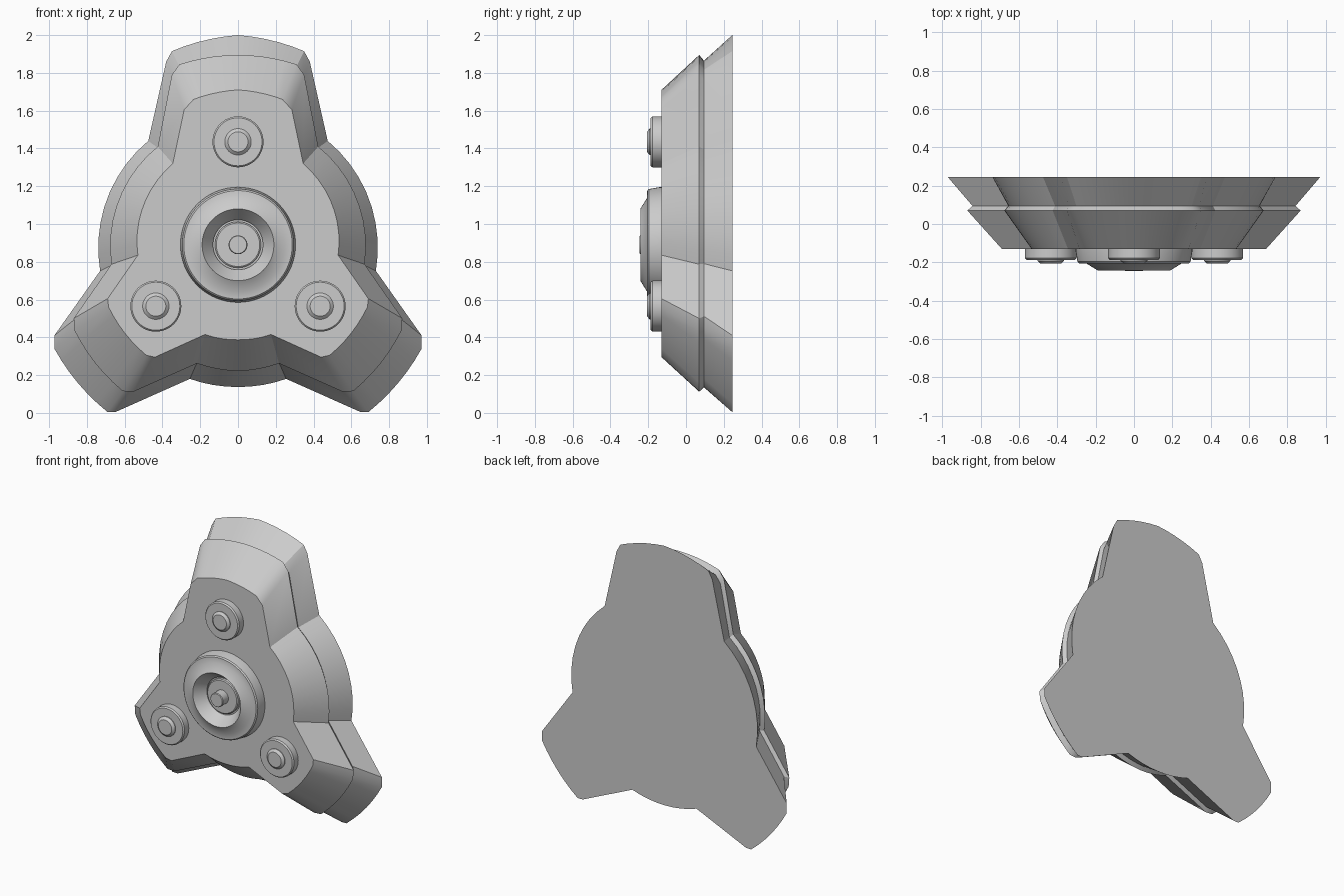
import bpy, bmesh, math

if "Cube" in bpy.data.objects:
    bpy.data.objects.remove(bpy.data.objects["Cube"])

CZ = 0.89  # height of the hub axis

# Right half of the outline at each depth, from the top of the upper lobe to
# the bottom middle. Flags below say which spans are arcs about the hub axis.
BACK = [(0, 2.0), (.35, 1.915), (.38, 1.86), (.475, 1.44), (.73, .752), (.972, .41),
        (.972, .34), (.69, .004), (.65, .004), (.255, .18), (0, .137)]
MID = [(0, 1.895), (.31, 1.845), (.35, 1.79), (.425, 1.41), (.67, .787), (.87, .5),
       (.865, .435), (.61, .115), (.555, .112), (.217, .262), (0, .222)]
FRONT = [(0, 1.71), (.235, 1.66), (.285, 1.605), (.345, 1.32), (.53, .835), (.69, .605),
         (.685, .56), (.485, .305), (.44, .295), (.175, .415), (0, .387)]
GROOVE = [(x * .97, CZ + (z - CZ) * .97) for x, z in MID]
ARCS = {0: 5, 3: 9, 6: 6, 9: 4}


def outline(pts):
    half = []
    for i in range(len(pts) - 1):
        (x0, z0), (x1, z1) = pts[i], pts[i + 1]
        n = ARCS.get(i, 1)
        a0, a1 = math.atan2(z0 - CZ, x0), math.atan2(z1 - CZ, x1)
        r0, r1 = math.hypot(x0, z0 - CZ), math.hypot(x1, z1 - CZ)
        for k in range(n):
            t = k / n
            a, r = a0 + (a1 - a0) * t, r0 + (r1 - r0) * t
            half.append((r * math.cos(a), CZ + r * math.sin(a)))
    half.append(pts[-1])
    return half + [(-x, z) for x, z in half[-2:0:-1]]


def loft(name, rings, angle=30):
    bm = bmesh.new()
    loops = [[bm.verts.new(p) for p in ring] for ring in rings]
    n = len(loops[0])
    for a, b in zip(loops, loops[1:]):
        for i in range(n):
            j = (i + 1) % n
            bm.faces.new((a[i], a[j], b[j], b[i]))
    bm.faces.new(loops[0])
    bm.faces.new(loops[-1])
    bmesh.ops.recalc_face_normals(bm, faces=bm.faces)
    mesh = bpy.data.meshes.new(name)
    bm.to_mesh(mesh)
    bm.free()
    obj = bpy.data.objects.new(name, mesh)
    bpy.context.collection.objects.link(obj)
    bpy.ops.object.select_all(action='DESELECT')
    obj.select_set(True)
    bpy.context.view_layer.objects.active = obj
    bpy.ops.object.shade_smooth_by_angle(angle=math.radians(angle))
    return obj


def turned(name, x, z, profile, n=48):
    # Profile of (radius, y) spun about an axis along y
    loft(name, [[(x + r * math.cos(2 * math.pi * i / n), y,
                  z + r * math.sin(2 * math.pi * i / n)) for i in range(n)]
                for r, y in profile])


# Three-lobed body with a thin groove round its sloping wall
loft("body", [[(x, y, z) for x, z in outline(pts)] for pts, y in
              ((BACK, .245), (GROOVE, .095), (MID, .07), (FRONT, -.13))])

# Central hub: raised ring with a conical dish, floor step and button
turned("hub", 0, CZ, [(.305, -.12), (.305, -.14), (.295, -.197), (.287, -.205),
                      (.247, -.207), (.19, -.242), (.132, -.165), (.132, -.155),
                      (.122, -.155), (.122, -.175), (.115, -.18)], 64)
turned("hub_button", 0, CZ, [(.05, -.17), (.05, -.24), (.046, -.245)], 32)

# One bolt on each lobe
for name, x, z in (("top_bolt", 0, 1.435), ("left_bolt", -.435, .565), ("right_bolt", .435, .565)):
    turned(name, x, z, [(.135, -.12), (.135, -.178), (.127, -.187), (.07, -.187),
                        (.07, -.192), (.053, -.207)])
